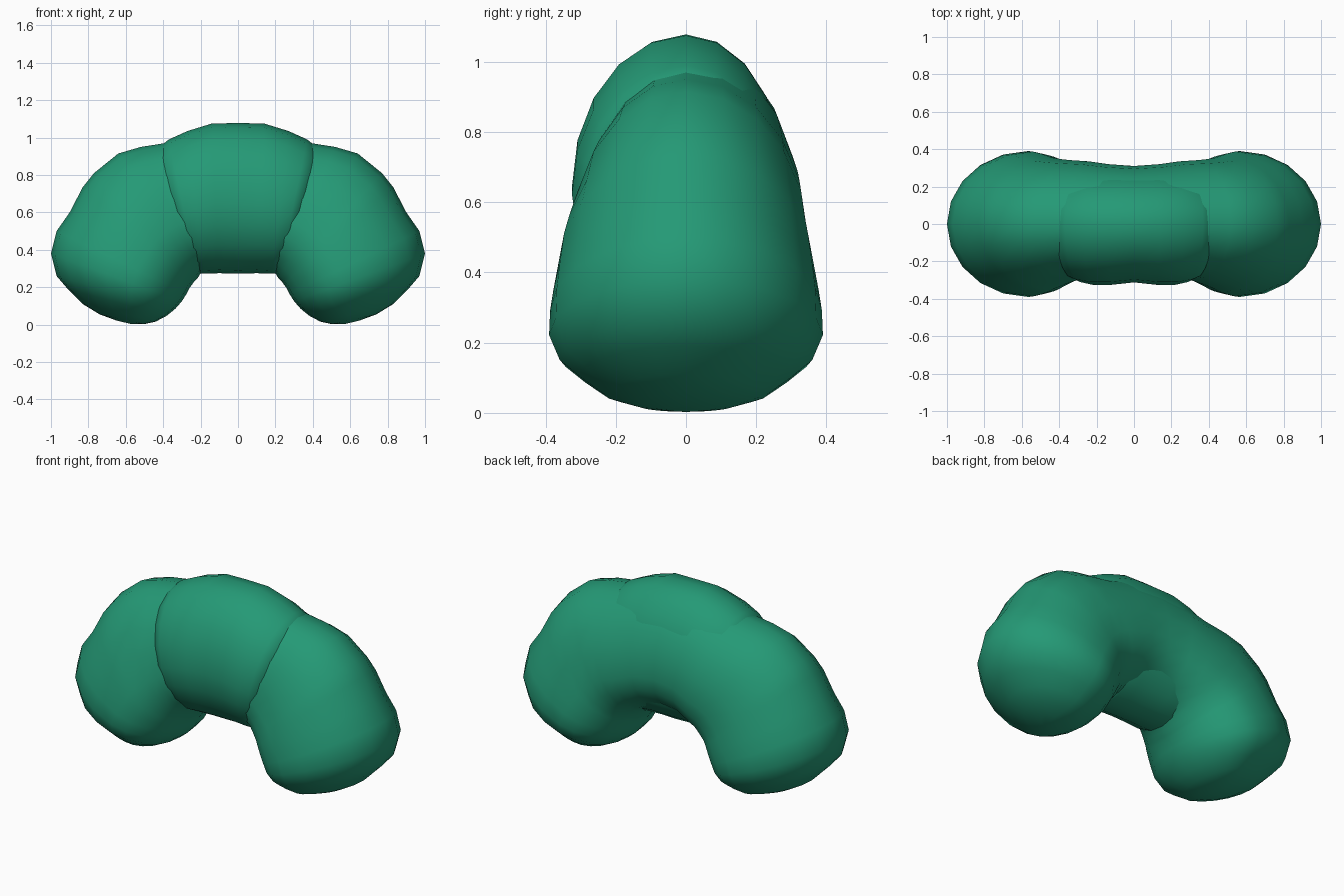
import bpy, bmesh, math
from mathutils import Vector

green = bpy.data.materials.new("green")
green.diffuse_color = (0.018, 0.32, 0.18, 1)
SEG = 20


def loft(name, half, skew):
    """Loft rings (outer x, outer z, inner x, inner z, front depth, back depth),
    mirrored about x = 0; the first ring lies on the mirror plane."""
    mirrored = [(-a, b, -c, d, f, k) for a, b, c, d, f, k in half[:0:-1]]
    bm = bmesh.new()
    rings = []
    for ox, oz, ix, iz, front, back in mirrored + half:
        outer, inner = Vector((ox, 0, oz)), Vector((ix, 0, iz))
        mid = inner.lerp(outer, skew)
        ring = []
        for i in range(SEG):
            a = 2 * math.pi * i / SEG
            c, s = math.cos(a), math.sin(a)
            arm = (outer - mid) * c if c > 0 else (inner - mid) * -c
            p = mid + arm
            p.y = s * (back if s > 0 else front)
            ring.append(bm.verts.new(p))
        rings.append(ring)
    for r, q in zip(rings, rings[1:]):
        for i in range(SEG):
            j = (i + 1) % SEG
            bm.faces.new((r[i], r[j], q[j], q[i]))
    bm.faces.new(rings[0])
    bm.faces.new(rings[-1])
    bmesh.ops.recalc_face_normals(bm, faces=bm.faces)
    for f in bm.faces:
        f.smooth = True
    me = bpy.data.meshes.new(name)
    bm.to_mesh(me)
    bm.free()
    me.materials.append(green)
    ob = bpy.data.objects.new(name, me)
    bpy.context.collection.objects.link(ob)
    return ob


# Arched body with two swollen ends
loft("arched_body", [
    (0, 1.05, 0, 0.34, 0.27, 0.31),
    (0.20, 1.025, 0.10, 0.335, 0.275, 0.32),
    (0.36, 0.975, 0.17, 0.30, 0.285, 0.335),
    (0.52, 0.95, 0.20, 0.275, 0.305, 0.34),
    (0.64, 0.915, 0.215, 0.25, 0.325, 0.345),
    (0.77, 0.81, 0.235, 0.23, 0.35, 0.355),
    (0.83, 0.735, 0.245, 0.215, 0.365, 0.365),
    (0.90, 0.60, 0.26, 0.195, 0.378, 0.378),
    (0.97, 0.50, 0.275, 0.165, 0.387, 0.387),
    (1.00, 0.38, 0.30, 0.125, 0.39, 0.39),
    (0.97, 0.26, 0.335, 0.085, 0.36, 0.36),
    (0.91, 0.19, 0.38, 0.048, 0.30, 0.30),
    (0.83, 0.11, 0.44, 0.016, 0.23, 0.23),
    (0.74, 0.055, 0.50, 0.003, 0.14, 0.14),
    (0.65, 0.022, 0.57, 0.003, 0.05, 0.05),
], 0.38)

# Raised band over the middle, sinking into the body at the back
loft("middle_band", [
    (0, 1.078, 0, 0.272, 0.312, 0.285),
    (0.14, 1.075, 0.10, 0.275, 0.325, 0.285),
    (0.27, 1.035, 0.18, 0.272, 0.325, 0.285),
    (0.37, 0.99, 0.22, 0.275, 0.31, 0.27),
    (0.42, 0.95, 0.25, 0.31, 0.29, 0.25),
    (0.435, 0.89, 0.29, 0.38, 0.22, 0.18),
], 0.46)
